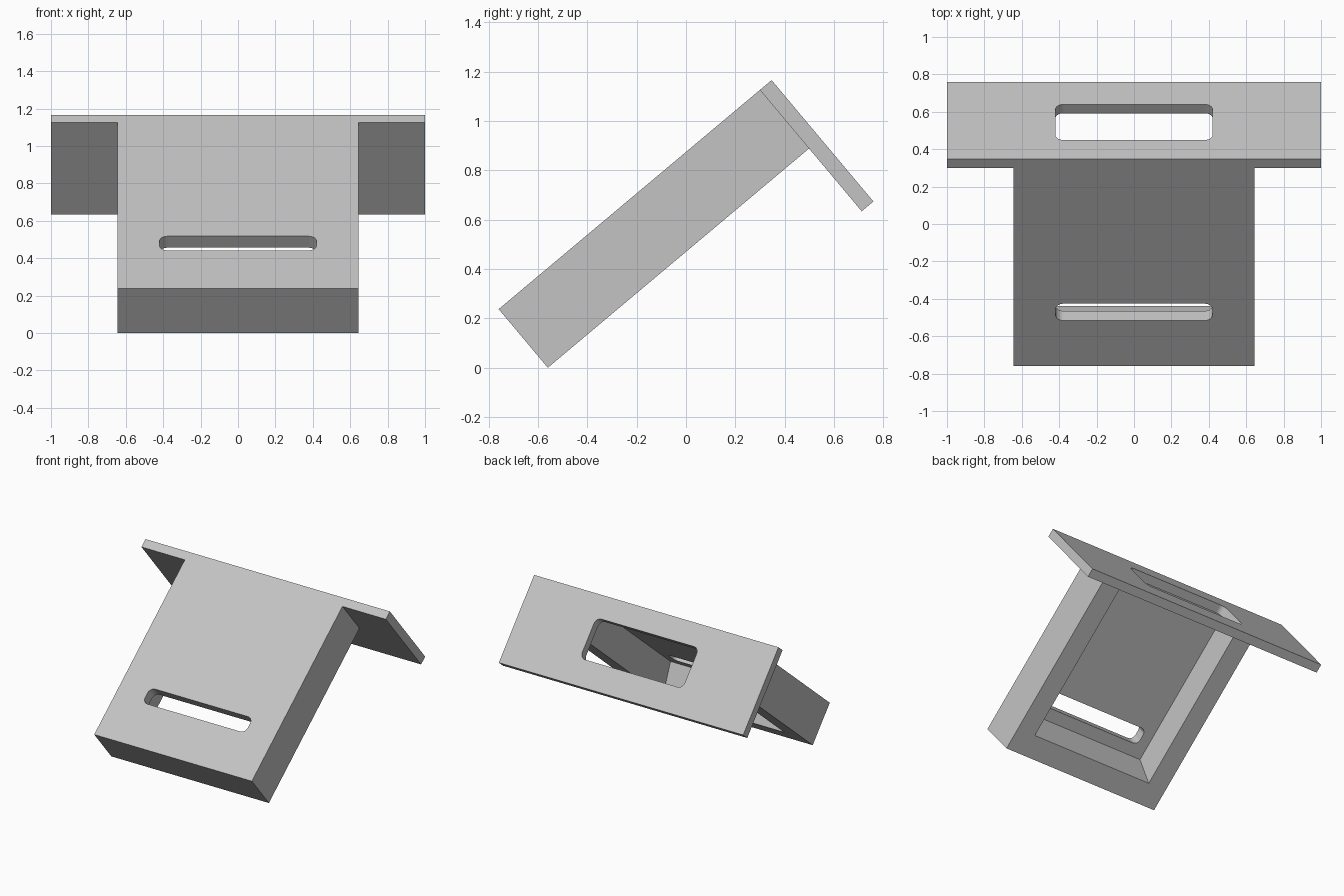
import bpy, bmesh
from math import radians, sin, cos, pi
from mathutils import Matrix, Vector

cube = bpy.data.objects.get("Cube")
if cube:
    bpy.data.objects.remove(cube, do_unlink=True)

# Sizes in the tilted frame: x across, y along the body, z through it
TILT = radians(40)
HALF, LENGTH, DEPTH = 0.645, 1.382, 0.31
WALL, ROOF = 0.147, 0.08
PLATE_END, PLATE_LOW = 1.444, -0.332
SLOT_HALF, SLOT_RADIUS = 0.42, 0.042

grey = bpy.data.materials.new("light_grey")
grey.use_nodes = True
colour = (0.55, 0.55, 0.55, 1)
grey.diffuse_color = colour
grey.node_tree.nodes["Principled BSDF"].inputs["Base Color"].default_value = colour


def prism(name, points, direction):
    """Extrude a closed outline along a direction."""
    bm = bmesh.new()
    face = bm.faces.new([bm.verts.new(p) for p in points])
    new = bmesh.ops.extrude_face_region(bm, geom=[face])["geom"]
    verts = [g for g in new if isinstance(g, bmesh.types.BMVert)]
    bmesh.ops.translate(bm, verts=verts, vec=Vector(direction))
    bmesh.ops.recalc_face_normals(bm, faces=bm.faces)
    mesh = bpy.data.meshes.new(name)
    bm.to_mesh(mesh)
    bm.free()
    mesh.materials.append(grey)
    obj = bpy.data.objects.new(name, mesh)
    bpy.context.collection.objects.link(obj)
    return obj


def side_prism(name, outline, half):
    """Extrude a (y, z) side outline across x."""
    return prism(name, [(-half, y, z) for y, z in outline], (2 * half, 0, 0))


def rectangle(y0, y1, z0, z1):
    return [(y0, z0), (y1, z0), (y1, z1), (y0, z1)]


def slot_outline(low, high, steps=8):
    """Rounded rectangle across x, from low to high."""
    points = []
    r = SLOT_RADIUS
    corners = [(1, high - r), (-1, high - r), (-1, low + r), (1, low + r)]
    for quarter, (side, b) in enumerate(corners):
        for i in range(steps + 1):
            a = (quarter + i / steps) * pi / 2
            points.append((side * (SLOT_HALF - r) + r * cos(a), b + r * sin(a)))
    return points


def cut(target, cutter):
    """Subtract the cutter, then discard it."""
    mod = target.modifiers.new("cut", 'BOOLEAN')
    mod.operation, mod.solver, mod.object = 'DIFFERENCE', 'EXACT', cutter
    cutter.hide_render = True
    graph = bpy.context.evaluated_depsgraph_get()
    mesh = bpy.data.meshes.new_from_object(target.evaluated_get(graph))
    target.modifiers.clear()
    target.data = mesh
    bpy.data.objects.remove(cutter, do_unlink=True)


# Body: a box hollowed from below and behind, with a sloping front inner wall
body = side_prism("body", rectangle(0, LENGTH, 0, DEPTH), HALF)
slope = 0.32
ceiling = DEPTH - ROOF
front = 0.157
over = 0.1
cavity = [(front - over * slope, -over), (LENGTH + over, -over),
          (LENGTH + over, ceiling), (front + ceiling * slope, ceiling)]
cut(body, side_prism("cavity_cutter", cavity, HALF - WALL))

# Rounded slot through the roof of the body
outline = slot_outline(0.317, 0.435)
cut(body, prism("body_slot_cutter", [(x, y, 0.2) for x, y in outline], (0, 0, 0.2)))

# Wide end plate with its own slot opening into the cavity
plate = side_prism("end_plate", rectangle(LENGTH, PLATE_END, PLATE_LOW, DEPTH), 1.0)
outline = slot_outline(-0.145, 0.151)
cut(plate, prism("plate_slot_cutter", [(x, LENGTH - over, z) for x, z in outline], (0, 0.3, 0)))

# Tilt the assembly so that it rests on its front lower edge
for part in (body, plate):
    part.data.transform(Matrix.Translation((0, -0.56, 0)) @ Matrix.Rotation(TILT, 4, 'X'))
    part.data.update()
